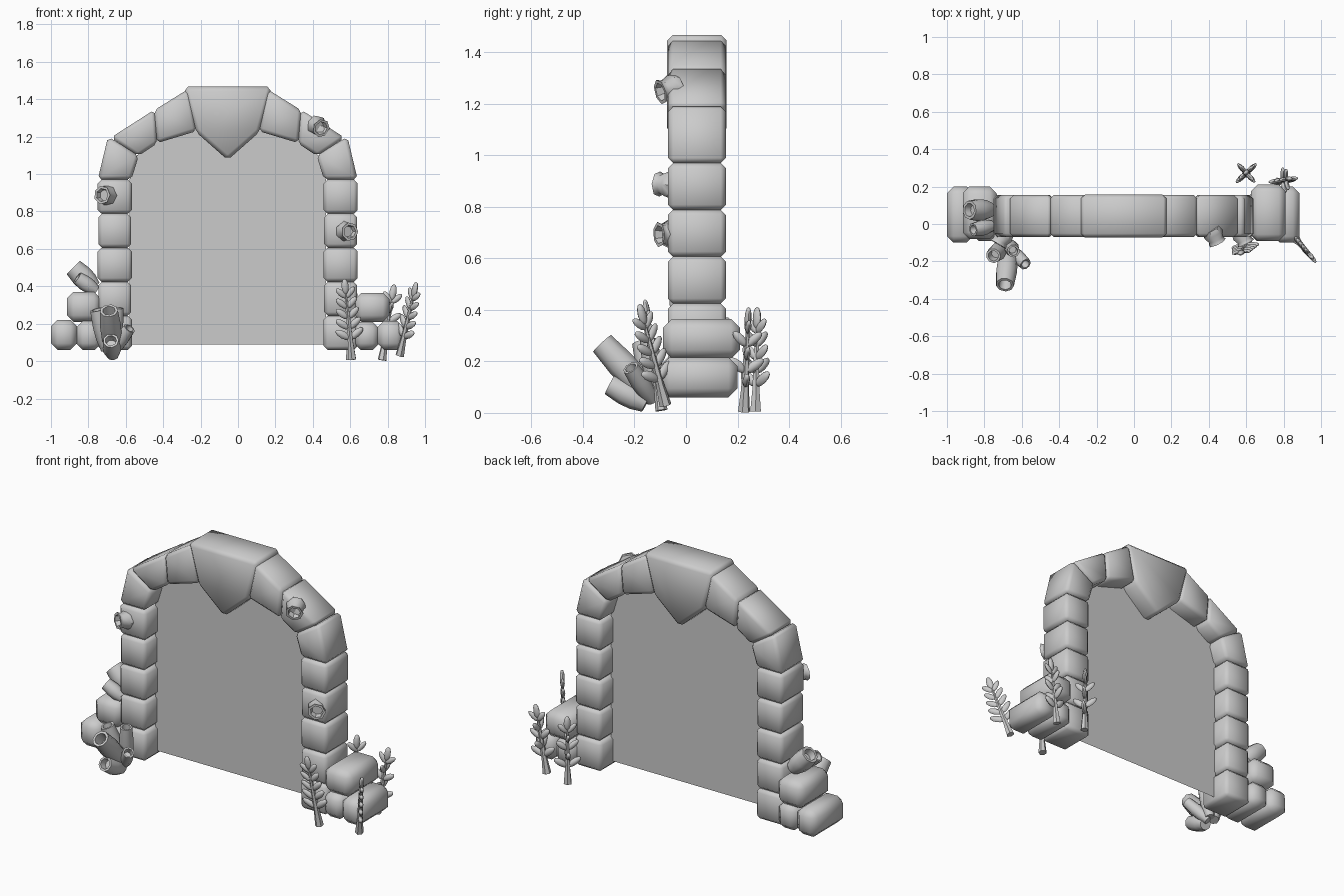
import bpy, bmesh, math
from mathutils import Vector, Matrix

if "Cube" in bpy.data.objects:
    bpy.data.objects.remove(bpy.data.objects["Cube"])

CX = -0.055              # arch centre line
Y0, Y1 = -0.07, 0.155    # arch depth


def finish(name, bm, bevel=0.0, angle=50):
    bmesh.ops.recalc_face_normals(bm, faces=bm.faces)
    if bevel:
        bmesh.ops.bevel(bm, geom=bm.edges[:], offset=bevel, segments=1,
                        affect='EDGES', clamp_overlap=True)
    me = bpy.data.meshes.new(name)
    bm.to_mesh(me)
    bm.free()
    ob = bpy.data.objects.new(name, me)
    bpy.context.collection.objects.link(ob)
    bpy.ops.object.select_all(action='DESELECT')
    bpy.context.view_layer.objects.active = ob
    ob.select_set(True)
    bpy.ops.object.shade_smooth_by_angle(angle=math.radians(angle))
    return ob


def prism(name, pts, y0=Y0, y1=Y1, bevel=0.022):
    """Extrude an x,z outline along y, with chamfered edges."""
    bm = bmesh.new()
    f = bm.faces.new([bm.verts.new((x, y0, z)) for x, z in pts])
    ext = bmesh.ops.extrude_face_region(bm, geom=[f])
    bmesh.ops.translate(bm, vec=(0, y1 - y0, 0),
                        verts=[v for v in ext['geom'] if isinstance(v, bmesh.types.BMVert)])
    return finish(name, bm, bevel)


def box(name, x0, x1, y0, y1, z0, z1, bevel=0.035):
    prism(name, [(x0, z0), (x1, z0), (x1, z1), (x0, z1)], y0, y1, bevel)


def mirror(pts):
    return [(2 * CX - x, z) for x, z in pts]


def lathe(name, base, tip, profile, sides=8):
    """Spin (radius, fraction along axis) profile from base to tip."""
    base, tip = Vector(base), Vector(tip)
    d = tip - base
    rot = d.to_track_quat('Z', 'Y')
    bm = bmesh.new()
    rings = []
    for r, t in profile:
        rings.append([bm.verts.new(base + rot @ Vector((
            r * math.cos(2 * math.pi * i / sides),
            r * math.sin(2 * math.pi * i / sides), t * d.length))) for i in range(sides)])
    for a, b in zip(rings, rings[1:]):
        for i in range(sides):
            j = (i + 1) % sides
            bm.faces.new((a[i], a[j], b[j], b[i]))
    bm.faces.new(rings[0])
    bm.faces.new(rings[-1])
    return finish(name, bm)


# Arch stones: pillars and curved wedges, mirrored about the centre line
wedges = [
    [(-.75, .97), (-.57, .97), (-.53, 1.10), (-.695, 1.20)],
    [(-.68, 1.195), (-.535, 1.095), (-.43, 1.165), (-.445, 1.345)],
    [(-.45, 1.34), (-.435, 1.165), (-.22, 1.23), (-.265, 1.455)],
]
stones = []
for i in range(5):
    z0, z1 = .06 + .182 * i, .06 + .182 * (i + 1)
    w = .003 * (i % 2)
    stones.append([(-.75 + w, z0), (-.568 - w, z0), (-.568 - w, z1), (-.75 + w, z1)])
for k, pts in enumerate(stones + wedges):
    prism(f"arch_stone_left_{k}", pts, bevel=.02)
    prism(f"arch_stone_right_{k}", mirror(pts), bevel=.02)

# Keystone
prism("keystone", [(CX - .235, 1.467), (CX - .17, 1.225), (CX, 1.075),
                   (CX + .17, 1.225), (CX + .235, 1.467)], -.073, .158, .022)

# Thin door panel in two halves
half = [(CX, .09), (-.58, .09), (-.58, .97), (-.54, 1.1), (-.43, 1.18), (-.22, 1.24), (CX, 1.2)]
bm = bmesh.new()
for pts in (half, mirror(half)):
    bm.faces.new([bm.verts.new((x, .043, z)) for x, z in pts])
bmesh.ops.remove_doubles(bm, verts=bm.verts, dist=1e-5)
finish("door_panel", bm)

# Stacked side blocks
box("left_outer_block", -1.0, -.86, -.1, .2, .06, .22)
box("left_inner_block", -.865, -.73, -.09, .19, .06, .215)
box("left_upper_block", -.915, -.735, -.08, .2, .21, .37)
box("right_inner_block", .62, .755, -.09, .19, .06, .21)
box("right_outer_block", .745, .885, -.1, .2, .06, .215)
box("right_upper_block", .625, .81, -.09, .21, .21, .365)

# Hollow tube sponges
tubes = [
    ((-.67, -.14, .07), (-.69, -.325, .27), .057),
    ((-.70, -.12, .06), (-.752, -.17, .275), .047),
    ((-.67, -.13, .05), (-.58, -.215, .175), .038),
    ((-.67, -.155, .035), (-.68, -.295, .11), .05),
    ((-.665, -.11, .06), (-.645, -.145, .285), .04),
    ((-.77, .075, .39), (-.88, .075, .50), .06),
    ((-.76, -.01, .375), (-.86, -.03, .445), .042),
]
for k, (a, b, r) in enumerate(tubes):
    lathe(f"tube_sponge_{k}", a, b, [(r * .7, 0), (r * .95, .3), (r, .6), (r * .85, 1),
                                     (r * .6, 1), (r * .5, .75)], 9)

# Barnacles on the stones
barnacles = [
    ((-.69, -.045, .885), (-.727, -.108, .888)),
    ((.41, -.03, 1.265), (.445, -.1, 1.245)),
    ((.565, -.04, .695), (.598, -.105, .692)),
]
for k, (a, b) in enumerate(barnacles):
    lathe(f"barnacle_{k}", a, b, [(.05, 0), (.056, .35), (.042, .75), (.05, 1),
                                  (.036, 1), (.03, .6)], 7)


def plant(name, base, tip, heading, crossed=False):
    """Tapered stem with pairs of flattened oval leaves."""
    base, tip = Vector(base), Vector(tip)
    d = (tip - base).normalized()
    lathe(name + "_stem", base, tip, [(.024, 0), (.016, .25), (.012, .6), (.006, 1)], 6)
    bm = bmesh.new()

    def leaf(at, direction, normal, size):
        z = direction.normalized()
        x = normal.cross(z).normalized()
        y = z.cross(x)
        m = Matrix((x, y, z)).transposed().to_4x4()
        m.translation = at + z * size * .5
        m = m @ Matrix.Diagonal((size * .23, size * .16, size * .52, 1))
        bmesh.ops.create_uvsphere(bm, u_segments=8, v_segments=6, radius=1, matrix=m)

    for i in range(5):
        a = heading + (math.pi / 2 if crossed and i % 2 else 0)
        side = Vector((math.cos(a), math.sin(a), 0))
        side = (side - d * side.dot(d)).normalized()
        at = base.lerp(tip, .3 + .15 * i)
        for s in (-1, 1):
            leaf(at, side * s * .8 + d * (.55 + .08 * i), side.cross(d), .088 - .004 * i)
    leaf(tip - d * .02, d, side.cross(d), .085)
    finish(name + "_leaves", bm)


# Leafy plants around the right foot
plant("front_plant", (.61, -.095, .01), (.575, -.15, .375), .15)
plant("back_plant_inner", (.6, .27, .005), (.6, .275, .345), .75, True)
plant("back_plant_outer", (.77, .225, .005), (.825, .24, .345), .1, True)
plant("side_plant", (.865, -.08, .03), (.94, -.165, .36), -.9)
